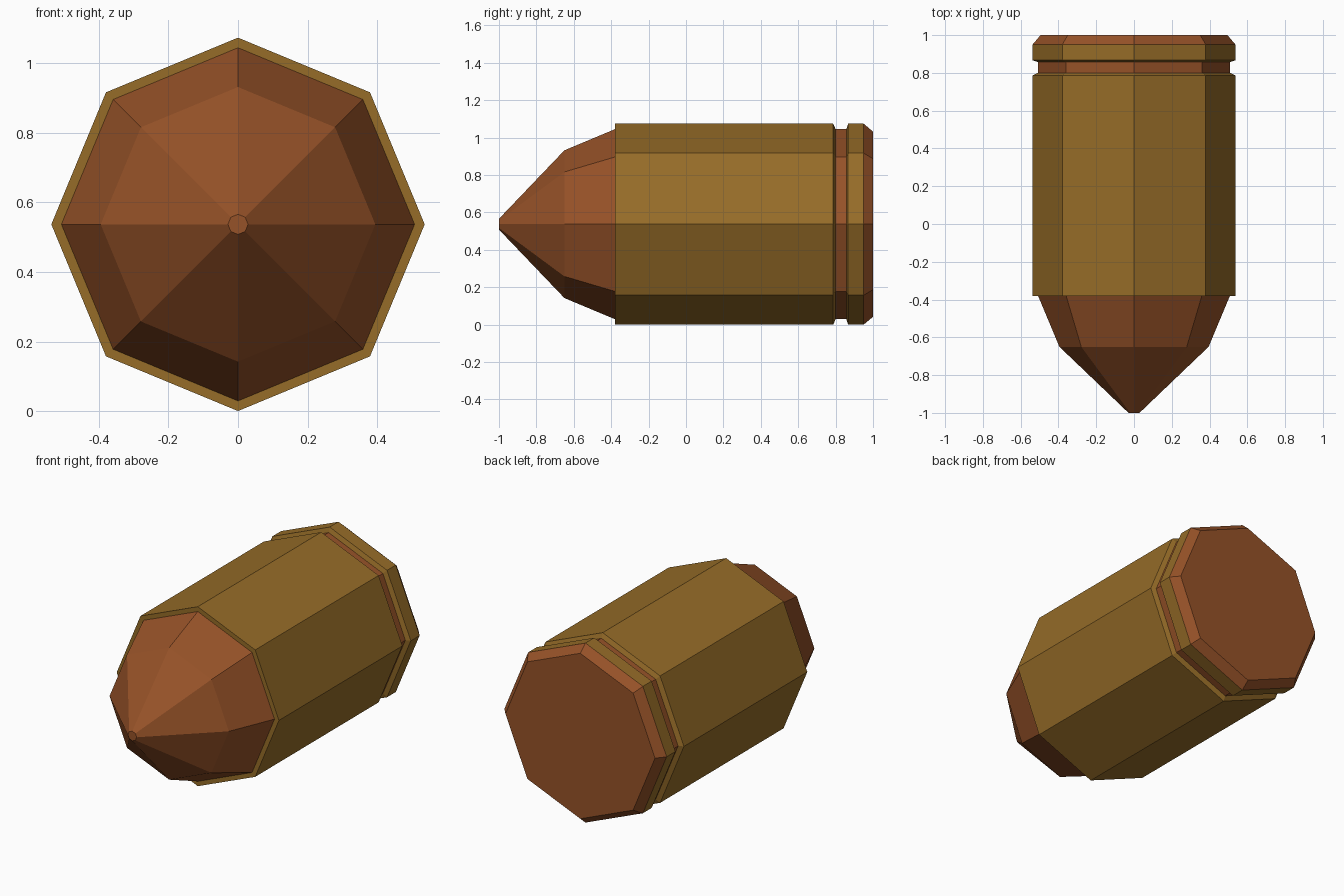
import bpy, bmesh, math

if "Cube" in bpy.data.objects:
    bpy.data.objects.remove(bpy.data.objects["Cube"])

SIDES = 8
R = 0.537          # casing radius
AXIS_Z = R         # the round lies on its side on z = 0


def material(name, color):
    m = bpy.data.materials.new(name)
    m.diffuse_color = (*color, 1)
    m.use_nodes = True
    m.node_tree.nodes["Principled BSDF"].inputs["Base Color"].default_value = m.diffuse_color
    return m


brass = material("brass", (0.305, 0.15, 0.021))
copper = material("copper", (0.305, 0.084, 0.021))


def lathe(name, profile, mat, cap_front=False, cap_back=False):
    """Revolve (y, radius) points, front to back, around the y axis."""
    bm = bmesh.new()
    rings = []
    for y, r in profile:
        angles = [2 * math.pi * k / SIDES for k in range(SIDES)]
        rings.append([bm.verts.new((r * math.cos(a), y, AXIS_Z + r * math.sin(a)))
                      for a in angles])
    for a, b in zip(rings, rings[1:]):
        for k in range(SIDES):
            n = (k + 1) % SIDES
            bm.faces.new((a[k], b[k], b[n], a[n]))
    if cap_front:
        bm.faces.new(rings[0])
    if cap_back:
        bm.faces.new(rings[-1][::-1])
    mesh = bpy.data.meshes.new(name)
    bm.to_mesh(mesh)
    bm.free()
    mesh.materials.append(mat)
    obj = bpy.data.objects.new(name, mesh)
    bpy.context.collection.objects.link(obj)
    return obj


# Pointed tip with a small flat end
lathe("bullet_tip", [(-1, 0.029), (-0.65, 0.395), (-0.38, 0.508)], copper, cap_front=True)
# Main case, with a thin front lip and a bevel into the groove
lathe("case_body", [(-0.38, 0.508), (-0.38, R), (0.787, R), (0.80, 0.508)], brass)
# Extractor groove
lathe("groove", [(0.80, 0.508), (0.857, 0.508)], copper)
# Rim behind the groove
lathe("rim", [(0.857, 0.508), (0.867, R), (0.95, R)], brass)
# Bevelled base plate
lathe("base", [(0.95, R), (1, 0.495)], copper, cap_back=True)
